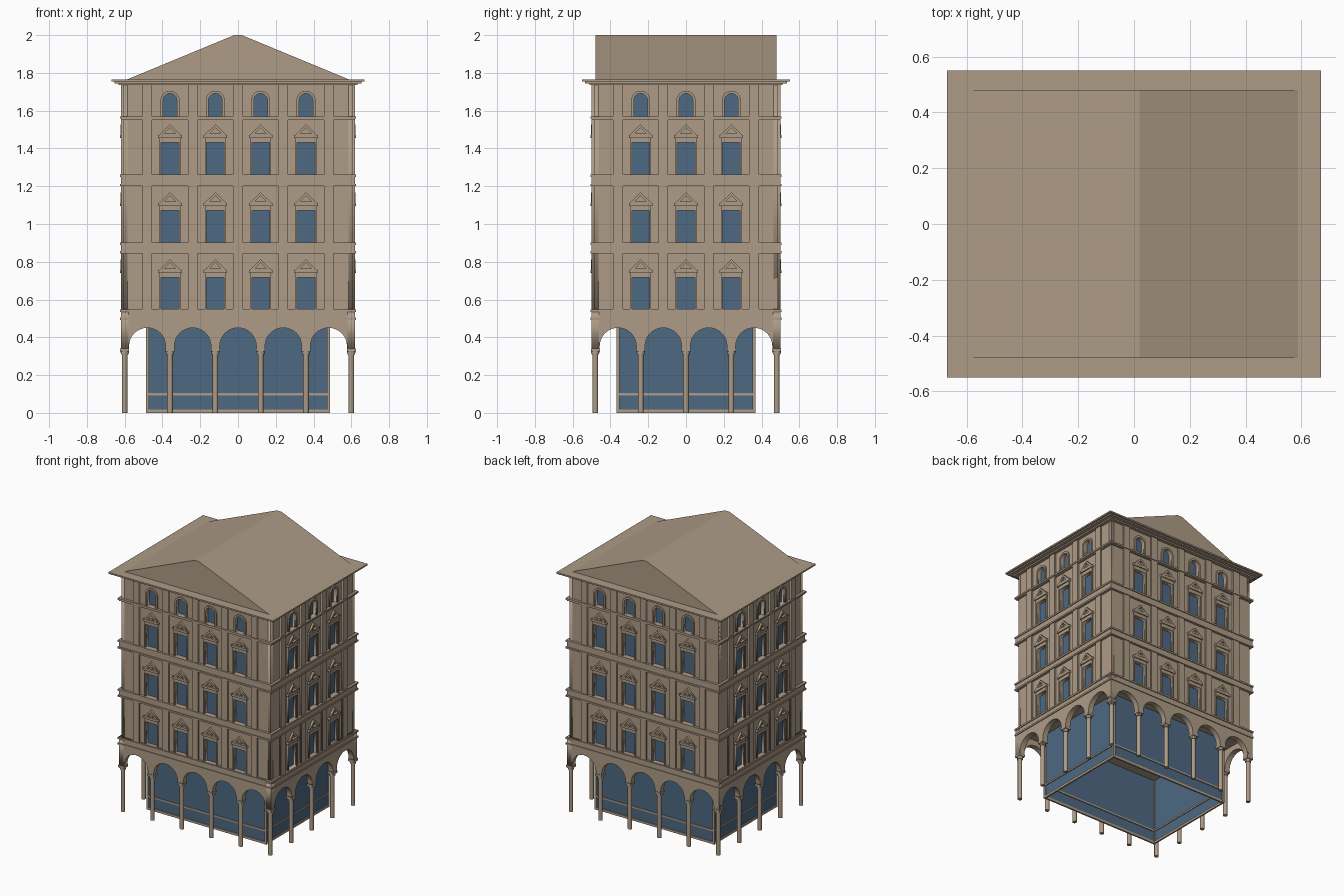
import bpy, bmesh, math
from mathutils import Matrix

if "Cube" in bpy.data.objects:
    bpy.data.objects.remove(bpy.data.objects["Cube"])

def material(name, rgb):
    m = bpy.data.materials.new(name)
    m.diffuse_color = (*rgb, 1)
    m.use_nodes = True
    m.node_tree.nodes["Principled BSDF"].inputs["Base Color"].default_value = m.diffuse_color
    return m

STONE = material("tan stone", (0.42, 0.33, 0.24))
GLASS = material("blue glass", (0.075, 0.14, 0.225))
HX, HY = 0.62, 0.50          # half width and half depth of the facades
FLOORS = (0.545, 0.90, 1.26)  # sill heights of the pedimented windows

def add_mesh(name, bm, mat):
    bmesh.ops.recalc_face_normals(bm, faces=bm.faces)
    me = bpy.data.meshes.new(name)
    bm.to_mesh(me)
    bm.free()
    me.materials.append(mat)
    ob = bpy.data.objects.new(name, me)
    bpy.context.collection.objects.link(ob)
    return ob

def boxes(name, items, mat):
    """items: (x0, x1, y0, y1, z0, z1)"""
    bm = bmesh.new()
    for x0, x1, y0, y1, z0, z1 in items:
        m = Matrix.Translation(((x0 + x1) / 2, (y0 + y1) / 2, (z0 + z1) / 2))
        bmesh.ops.create_cube(bm, size=1, matrix=m @ Matrix.Diagonal((x1 - x0, y1 - y0, z1 - z0, 1)))
    return add_mesh(name, bm, mat)

def slab(hx, hy, z0, z1):
    return (-hx, hx, -hy, hy, z0, z1)

def layer(name, loops, side, outer, thick, mat=STONE):
    """Filled flat outlines (inner loops are holes), extruded, hung on one facade."""
    cu = bpy.data.curves.new(name, 'CURVE')
    cu.dimensions, cu.fill_mode, cu.extrude = '2D', 'BOTH', thick / 2
    for pts in loops:
        sp = cu.splines.new('POLY')
        sp.points.add(len(pts) - 1)
        for p, (u, v) in zip(sp.points, pts):
            p.co = (u, v, 0, 1)
        sp.use_cyclic_u = True
    tmp = bpy.data.objects.new(name, cu)
    bpy.context.collection.objects.link(tmp)
    dg = bpy.context.evaluated_depsgraph_get()
    me = bpy.data.meshes.new_from_object(tmp.evaluated_get(dg))
    bpy.data.objects.remove(tmp)
    dist = HY if side % 2 == 0 else HX
    me.transform(Matrix.Rotation(side * math.pi / 2, 4, 'Z')
                 @ Matrix.Translation((0, -(dist + outer - thick / 2), 0))
                 @ Matrix.Rotation(math.pi / 2, 4, 'X'))
    me.materials.clear()
    me.materials.append(mat)
    bpy.context.collection.objects.link(bpy.data.objects.new(name, me))

def rect(u0, u1, v0, v1):
    return [(u0, v0), (u1, v0), (u1, v1), (u0, v1)]

def arc(u, v, r, n=16):
    """Half circle from left to right over the top."""
    return [(u - r * math.cos(math.pi * i / n), v + r * math.sin(math.pi * i / n)) for i in range(n + 1)]

def arch(u, r, z0, spring):
    return [(u - r, z0)] + arc(u, spring, r) + [(u + r, z0)]

# Four facades
for side, label in enumerate(("front", "right", "back", "left")):
    wide = side % 2 == 0
    half = HX if wide else HY
    wins = (-.36, -.12, .12, .36) if wide else (-.24, 0, .24)
    pils = (-.48, -.24, 0, .24, .48) if wide else (-.36, -.12, .12, .36)
    cols = (-.6, -.36, -.12, .12, .36, .6) if wide else (-.48, -.24, 0, .24, .48)

    # arcade wall with its row of arches
    outline = [(-half, 0.55), (-half, 0.34)]
    for a, b in zip(cols, cols[1:]):
        outline += arch((a + b) / 2, 0.097, 0.34, 0.353)
    outline += [(half, 0.34), (half, 0.55)]
    layer(label + "_arcade", [outline], side, 0, 0.04)

    # recessed wall with window openings
    holes = [rect(u - .048, u + .048, z, z + .172) for u in wins for z in FLOORS]
    holes += [arch(u, .036, 1.57, 1.655) for u in wins]
    layer(label + "_wall", [rect(-half + .012, half - .012, .51, 1.75)] + holes, side, -.012, .024)

    # pilasters between the windows
    layer(label + "_pilasters", [rect(u - .026, u + .026, .53, 1.75) for u in pils], side, 0, .015)

    # window surrounds, lintels and pediments
    frames, lintels, peds = [], [], []
    for u in wins:
        for z in FLOORS:
            frames.append([(u - .056, z), (u - .056, z + .198), (u + .056, z + .198), (u + .056, z),
                           (u + .047, z), (u + .047, z + .171), (u - .047, z + .171), (u - .047, z)])
            lintels.append(rect(u - .063, u + .063, z + .196, z + .212))
            peds.append([(u - .058, z + .211), (u + .058, z + .211), (u, z + .268)])
            peds.append([(u - .030, z + .219), (u + .030, z + .219), (u, z + .250)])
        frames.append(arch(u, .050, 1.57, 1.655) + arch(u, .036, 1.57, 1.655)[::-1])
    layer(label + "_window_surrounds", frames, side, -.003, .015)
    layer(label + "_lintels", lintels, side, .005, .02)
    layer(label + "_pediments", peds, side, .003, .018)

# Glass core seen through the window openings
boxes("window_glass", [slab(HX - .034, HY - .034, .52, 1.745)], GLASS)

# Belt courses with thin ledges
boxes("belt_courses", [slab(HX, HY, a, b) for a, b in ((.845, .90), (1.20, 1.26), (1.55, 1.57))], STONE)
boxes("belt_ledges", [slab(HX + .006, HY + .006, z, z + .012)
                      for z in (.493, .535, .845, .889, 1.20, 1.249, 1.558)], STONE)

# Arcade ceiling
boxes("arcade_ceiling", [slab(.60, .48, .49, .54)], STONE)

# Columns with rings and square capitals
spots = [(x, y) for x in (-.6, -.36, -.12, .12, .36, .6) for y in (-.48, .48)]
spots += [(x, y) for x in (-.6, .6) for y in (-.24, 0, .24)]
bm = bmesh.new()
for x, y in spots:
    for r, z0, z1 in ((.015, 0, .32), (.020, .308, .318), (.022, .318, .328)):
        bmesh.ops.create_cone(bm, cap_ends=True, segments=16, radius1=r, radius2=r, depth=z1 - z0,
                              matrix=Matrix.Translation((x, y, (z0 + z1) / 2)))
columns = add_mesh("columns", bm, STONE)
bpy.context.view_layer.objects.active = columns
columns.select_set(True)
bpy.ops.object.shade_smooth_by_angle()
boxes("capitals", [(x - .024, x + .024, y - .024, y + .024, .326, .342) for x, y in spots], STONE)

# Ground floor glazing, open below
GX, GY = .48, .36
shop = boxes("shop_glass", [slab(GX, GY, .005, .495)], GLASS)
bm = bmesh.new()
bm.from_mesh(shop.data)
bmesh.ops.delete(bm, geom=[f for f in bm.faces if abs(f.normal.z) > .5], context='FACES_ONLY')
bm.to_mesh(shop.data)
bm.free()

# Glazing rails and corner posts
bars = []
for z0, z1 in ((0, .017), (.093, .105)):
    for s in (-1, 1):
        y, x = s * GY, s * GX
        bars.append((-GX - .006, GX + .006, y - .006, y + .006, z0, z1))
        bars.append((x - .006, x + .006, -GY - .006, GY + .006, z0, z1))
bars += [(x - .008, x + .008, y - .008, y + .008, 0, .495) for x in (-GX, GX) for y in (-GY, GY)]
boxes("glazing_frame", bars, STONE)

# Stepped eaves
boxes("eaves", [slab(.632, .512, 1.735, 1.748), slab(.655, .535, 1.745, 1.756),
                slab(.67, .55, 1.754, 1.765)], STONE)

# Gable roof
bm = bmesh.new()
face = bm.faces.new([bm.verts.new((x, -.48, z)) for x, z in
                     ((-.6, 1.76), (.6, 1.76), (.02, 2.0), (-.02, 2.0))])
out = bmesh.ops.extrude_face_region(bm, geom=[face])
bmesh.ops.translate(bm, vec=(0, .96, 0), verts=[v for v in out["geom"] if isinstance(v, bmesh.types.BMVert)])
if len(bm.faces) < 6:
    bm.faces.new([v for v in bm.verts if v.co.y < 0])
add_mesh("gable_roof", bm, STONE)
